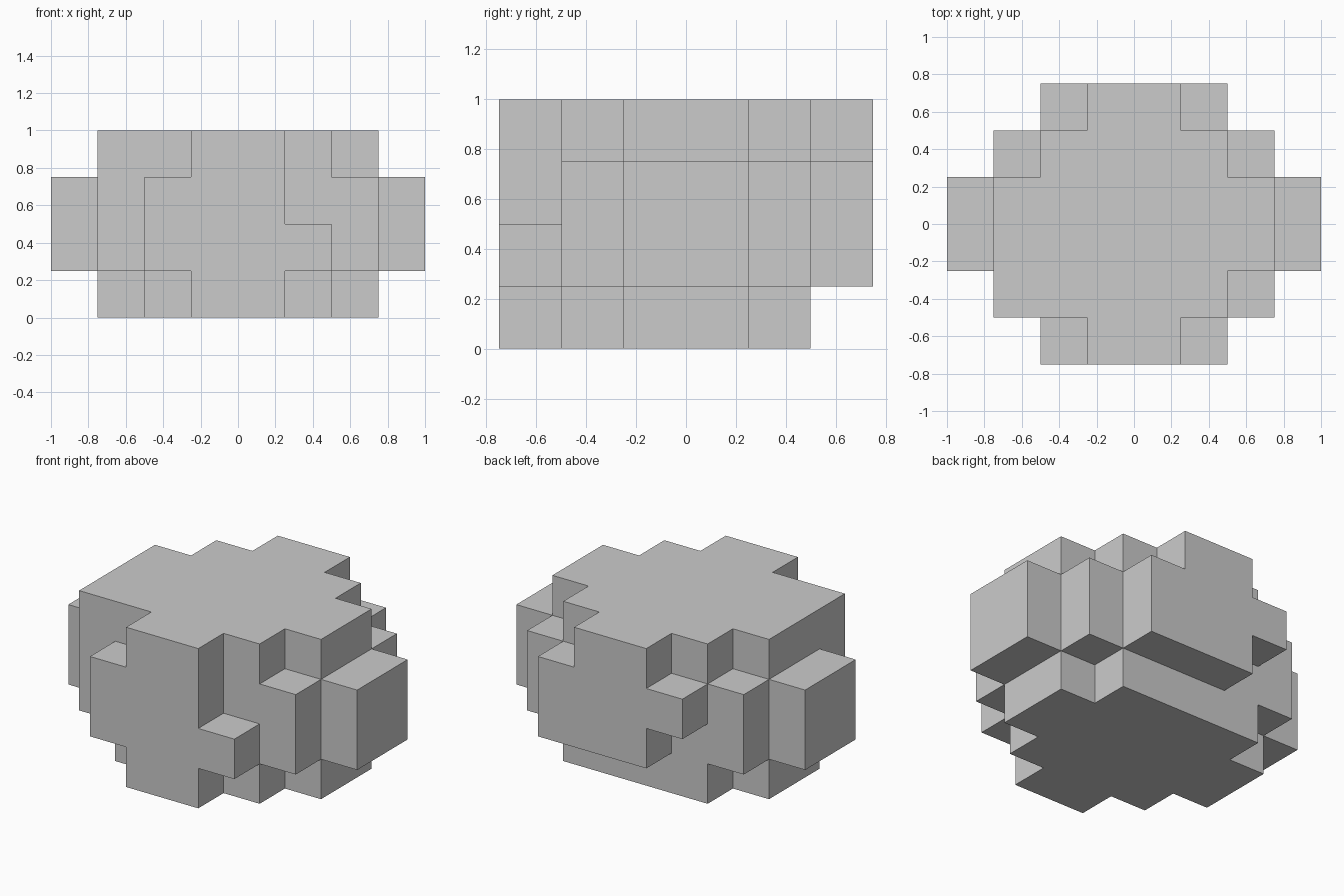
import bpy
import bmesh
from mathutils import Vector

if "Cube" in bpy.data.objects:
    bpy.data.objects.remove(bpy.data.objects["Cube"])

S = 0.25  # block size

# Each layer (bottom to top): x extents in blocks for the rows from front to back
middle = [(-2, 2), (-3, 3), (-4, 4), (-4, 4), (-3, 3), (-2, 2)]
cap = [(-1, 1), (-2, 2), (-3, 3), (-3, 3), (-2, 2), (-1, 1)]
layers = [
    cap[:5],                                # base, no back row
    middle[:5] + [(-1, 2)],                 # lower middle, back corner missing
    [(-2, 1)] + middle[1:],                 # upper middle, front corner missing
    [cap[0], (-3, 2)] + cap[2:],            # top, one extra front left block
]

cells = {(x, y - 3, z)
         for z, rows in enumerate(layers)
         for y, (x0, x1) in enumerate(rows)
         for x in range(x0, x1)}


def add_face(bm, cell, axis, side):
    """Add the outer square of a block on one side."""
    a, b = (axis + 1) % 3, (axis + 2) % 3
    corners = [(0, 0), (1, 0), (1, 1), (0, 1)]
    if side == 0:
        corners.reverse()
    verts = []
    for u, v in corners:
        p = Vector(cell)
        p[axis] += side
        p[a] += u
        p[b] += v
        verts.append(bm.verts.new(p * S))
    bm.faces.new(verts)


# Stepped body: only faces not covered by a neighbouring block
bm = bmesh.new()
for cell in sorted(cells):
    for axis in range(3):
        for side in (0, 1):
            n = list(cell)
            n[axis] += 2 * side - 1
            if tuple(n) not in cells:
                add_face(bm, cell, axis, side)
bmesh.ops.remove_doubles(bm, verts=bm.verts[:], dist=0.001)

# Merge flush squares into large flat faces
bmesh.ops.dissolve_limit(bm, angle_limit=0.01, verts=bm.verts[:], edges=bm.edges[:])

mesh = bpy.data.meshes.new("stepped_body")
bm.to_mesh(mesh)
bm.free()
body = bpy.data.objects.new("stepped_body", mesh)
bpy.context.collection.objects.link(body)
